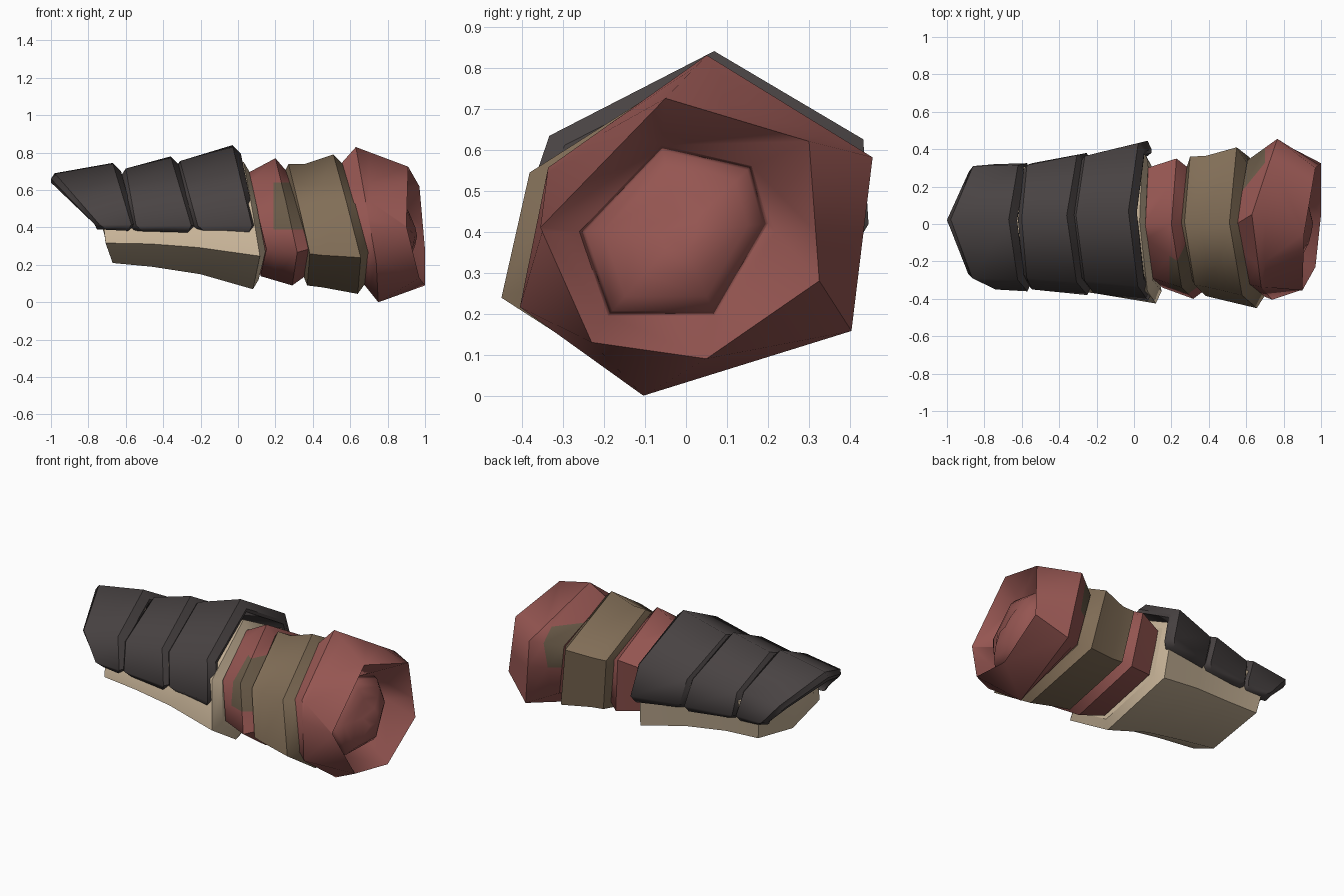
import bpy, bmesh, math
from mathutils import Vector

if "Cube" in bpy.data.objects:
    bpy.data.objects.remove(bpy.data.objects["Cube"])


def material(name, rgb):
    m = bpy.data.materials.new(name)
    m.diffuse_color = (*rgb, 1)
    m.use_nodes = True
    m.node_tree.nodes["Principled BSDF"].inputs["Base Color"].default_value = m.diffuse_color
    return m


RED = material("red cloth", (0.30, 0.092, 0.083))
GREY = material("dark grey plate", (0.066, 0.056, 0.056))
BROWN = material("brown leather", (0.22, 0.155, 0.095))
TAN = material("pale tan", (0.57, 0.45, 0.31))
OLIVE = material("olive patch", (0.145, 0.105, 0.066))

# Six-sided sleeve section as (across, up) fractions:
# top, back upper, back lower, bottom, front lower, front upper
HEX = [(.53, 1), (1, .70), (.94, .19), (.35, 0), (0, .26), (.08, .67)]


def hex_ring(xt, zt, xb, zb, yf, yb, df=0.05, db=0.0):
    """Tilted section; df and db push the front and back corners along x."""
    push = [0, db, db, 0, df, df * .5]
    return [Vector((xb + (xt - xb) * v + p, yf + (yb - yf) * u, zb + (zt - zb) * v))
            for (u, v), p in zip(HEX, push)]


def shrink(ring, k, dx=0.0):
    c = sum(ring, Vector()) / len(ring)
    return [Vector((p.x + dx, c.y + (p.y - c.y) * k, c.z + (p.z - c.z) * k)) for p in ring]


def loft(name, rings, mat, closed=True, caps=(True, True), wrap=False, patch=None):
    """Skin sections; hard edges along the rings, soft ones along the length."""
    bm = bmesh.new()
    vs = [[bm.verts.new(p) for p in r] for r in rings]
    n, m = len(rings[0]), len(rings)
    for i in range(m if wrap else m - 1):
        a, b = vs[i], vs[(i + 1) % m]
        for j in range(n if closed else n - 1):
            k = (j + 1) % n
            bm.faces.new((a[j], a[k], b[k], b[j]))
    if wrap:                                   # end faces of an open shell
        bm.faces.new([r[0] for r in vs])
        bm.faces.new([r[-1] for r in vs])
    else:
        if caps[0]:
            bm.faces.new(vs[0])
        if caps[1]:
            bm.faces.new(vs[-1])
    bmesh.ops.recalc_face_normals(bm, faces=bm.faces)
    row = {v: i for i, r in enumerate(vs) for v in r}
    for f in bm.faces:
        f.smooth = True
    for e in bm.edges:
        same = row[e.verts[0]] == row[e.verts[1]]
        limit = 22 if same else 62
        e.smooth = e.calc_face_angle(0) < math.radians(limit)
    if patch:                                  # coloured block cut into the skin
        x0, x1, z0, z1, side = patch
        for co, no in (((x0, 0, 0), (1, 0, 0)), ((x1, 0, 0), (1, 0, 0)),
                       ((0, 0, z0), (0, 0, 1)), ((0, 0, z1), (0, 0, 1))):
            bmesh.ops.bisect_plane(bm, geom=bm.verts[:] + bm.edges[:] + bm.faces[:],
                                   plane_co=co, plane_no=no)
        for f in bm.faces:
            c = f.calc_center_median()
            if x0 < c.x < x1 and z0 < c.z < z1 and c.y * side > .15:
                f.material_index = 1
    me = bpy.data.meshes.new(name)
    bm.to_mesh(me)
    bm.free()
    me.materials.append(mat)
    if patch:
        me.materials.append(OLIVE)
    ob = bpy.data.objects.new(name, me)
    bpy.context.collection.objects.link(ob)
    return ob


# Pale inner glove
loft("glove", [
    hex_ring(-.78, .60, -.69, .27, -.24, .24, 0),
    hex_ring(-.74, .62, -.67, .21, -.31, .30, -.02),
    hex_ring(-.50, .66, -.46, .19, -.34, .31, 0),
    hex_ring(-.25, .70, -.20, .15, -.37, .35, 0),
    hex_ring(.03, .75, .08, .07, -.425, .40, .05),
    hex_ring(.06, .70, .11, .12, -.36, .34, .05)], TAN)

# Red wrist band with a front patch
loft("wrist_band", [
    hex_ring(.05, .69, .12, .14, -.34, .30),
    hex_ring(.20, .77, .29, .09, -.40, .35),
    hex_ring(.26, .70, .36, .14, -.35, .30)], RED, patch=(.19, .40, .39, .64, -1))

# Brown forearm wrap
loft("forearm_wrap", [
    hex_ring(.25, .70, .35, .14, -.34, .30),
    hex_ring(.27, .74, .37, .09, -.385, .36, .04),
    hex_ring(.36, .74, .45, .08, -.40, .365, .02),
    hex_ring(.51, .79, .64, .045, -.45, .41, .05),
    hex_ring(.57, .73, .68, .10, -.38, .33, .05)], BROWN)

# Red flared cuff, turned in at its mouth
rim = [Vector(p) for p in ((.91, -.05, .725), (.97, .30, .62), (1.0, .325, .28),
                           (1.0, .05, .09), (.97, -.23, .13), (.90, -.355, .41))]
seat = [Vector(p) for p in ((.80, -.06, .61), (.82, .16, .56), (.84, .20, .42),
                            (.85, .07, .195), (.84, -.19, .195), (.80, -.26, .40))]
loft("cuff", [
    hex_ring(.55, .74, .67, .10, -.38, .34, .04, .02),
    hex_ring(.63, .83, .75, 0, -.405, .455, .02, .10),
    rim, seat], RED, patch=(.56, .70, .40, .64, 1))

# Rounded pad inside the cuff mouth
steps = [math.radians(a) for a in (0, 20, 40, 60, 78)]
pad = loft("inner_pad", [shrink(seat, math.cos(a), .11 * math.sin(a)) for a in steps], RED)
for e in pad.data.edges:
    e.use_edge_sharp = False


# Open arch section: fractions across and up from front hem to back hem
ARCH = [(.03, -.10), (0, 0), (.09, .52), (.56, 1), (.985, .50), (1, .02), (.97, -.08)]


def arch(xt, zt, xb, zb, yf, yb, hem=0.0, inset=0.0):
    out = []
    for i, (u, v) in enumerate(ARCH):
        x = xb + (xt - xb) * max(v, 0) + (hem if i in (0, 6) else 0)
        y = yf + inset + (yb - yf - 2 * inset) * u
        out.append(Vector((x, y, zb + (zt - inset - zb) * v)))
    return out


# Overlapping plates: leading edge, ridge, then a bevelled trailing edge
PLATES = {
    "tip_plate": ((-.98, .69, -.74, .415, -.35, .32), (-.67, .745, -.57, .415, -.36, .325)),
    "middle_plate": ((-.60, .715, -.545, .41, -.35, .325), (-.36, .78, -.25, .41, -.38, .38)),
    "rear_plate": ((-.31, .755, -.215, .41, -.37, .375), (-.03, .84, .075, .41, -.41, .445)),
}
for name, (a, b) in PLATES.items():
    lead = (a[0] - .02, a[1], a[2] - .025) + a[3:]
    trail = (b[0] + .045, b[1], b[2] + .02) + b[3:]
    loft(name, [
        arch(*lead, hem=.01, inset=.03), arch(*a, hem=.04), arch(*b, hem=-.02),
        arch(*trail, hem=-.03, inset=.045), arch(*trail, hem=-.03, inset=.065),
        arch(*lead, hem=.01, inset=.05)], GREY, closed=False, wrap=True)
